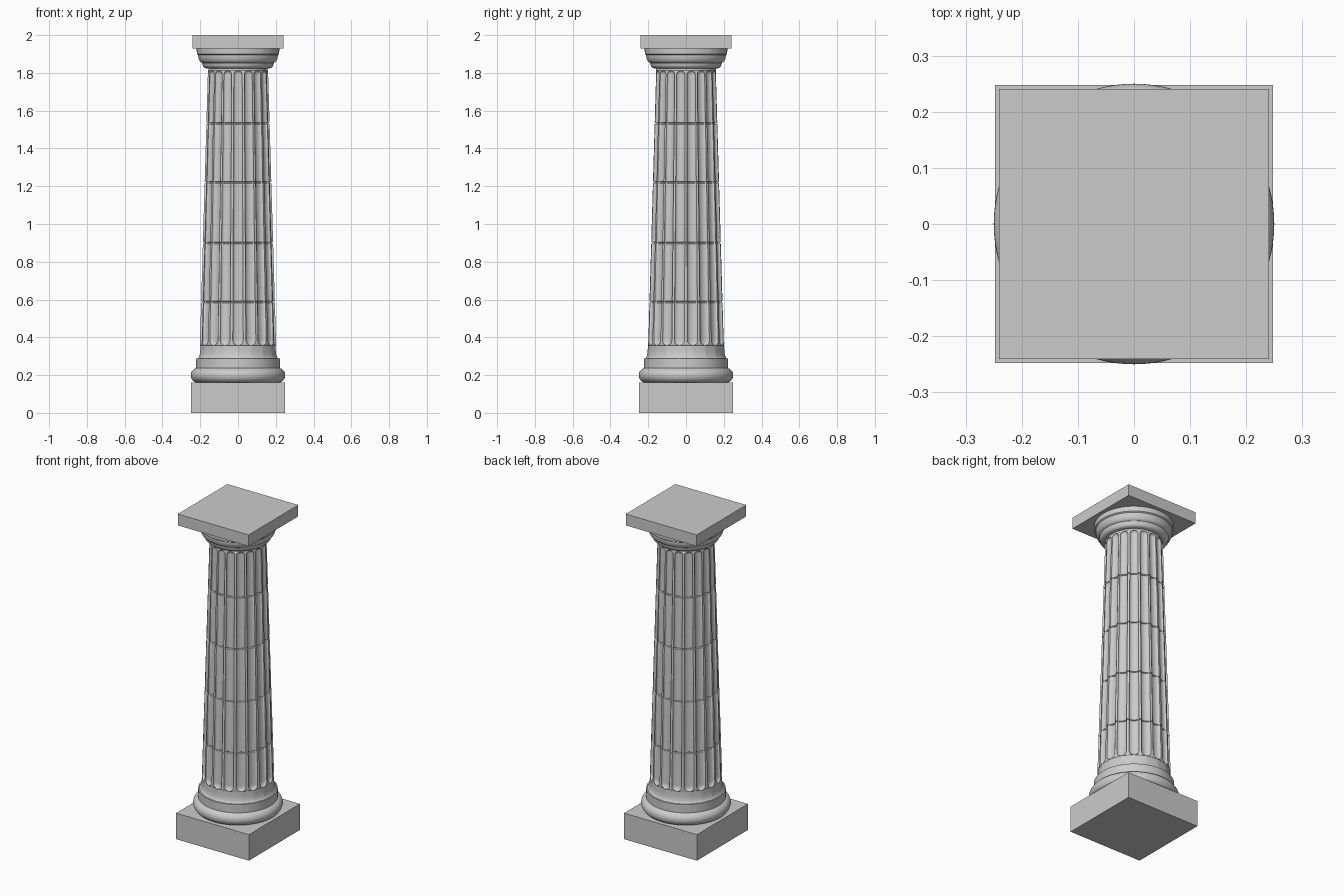
import bpy, bmesh
from math import sin, cos, pi, sqrt, radians

if "Cube" in bpy.data.objects:
    bpy.data.objects.remove(bpy.data.objects["Cube"])


def finish(bm, name, angle=None):
    bmesh.ops.recalc_face_normals(bm, faces=bm.faces)
    mesh = bpy.data.meshes.new(name)
    bm.to_mesh(mesh)
    bm.free()
    ob = bpy.data.objects.new(name, mesh)
    bpy.context.collection.objects.link(ob)
    if angle:
        bpy.ops.object.select_all(action='DESELECT')
        ob.select_set(True)
        bpy.context.view_layer.objects.active = ob
        bpy.ops.object.shade_smooth_by_angle(angle=radians(angle))
    return ob


def slab(name, half, z0, z1):
    bm = bmesh.new()
    bmesh.ops.create_cube(bm, size=1)
    for v in bm.verts:
        v.co.x *= 2 * half
        v.co.y *= 2 * half
        v.co.z = z0 if v.co.z < 0 else z1
    return finish(bm, name)


def skin(name, rings, angle):
    """Closed skin over equal-length rings of points."""
    bm = bmesh.new()
    rows = [[bm.verts.new(p) for p in ring] for ring in rings]
    n = len(rows[0])
    for a, b in zip(rows, rows[1:]):
        for i in range(n):
            j = (i + 1) % n
            bm.faces.new((a[i], a[j], b[j], b[i]))
    bm.faces.new(rows[0][::-1])
    bm.faces.new(rows[-1])
    return finish(bm, name, angle)


def lathe(name, profile, n=96):
    return skin(name, [[(r * cos(2 * pi * i / n), r * sin(2 * pi * i / n), z)
                        for i in range(n)] for r, z in profile], 35)


def arc(cr, cz, rr, rz, a0, a1, n=12):
    return [(cr + rr * cos(radians(a0 + (a1 - a0) * i / n)),
             cz + rz * sin(radians(a0 + (a1 - a0) * i / n))) for i in range(n + 1)]


# Square blocks at both ends
slab("plinth", 0.248, 0, 0.16)
slab("abacus", 0.241, 1.93, 2.0)

# Round base mouldings: torus, then flat band
lathe("base_torus", arc(0.212, 0.199, 0.038, 0.039, -90, 90, 18))
lathe("base_band", [(0.222, 0.235), (0.222, 0.288)])

# Capital: rounded lower moulding, swelling bowl and thin lip
lathe("capital", [(0.155, 1.822), (0.165, 1.824)]
      + arc(0.165, 1.846, 0.022, 0.022, -85, 0, 8)
      + arc(0.187, 1.895, 0.024, 0.042, -80, 0, 10)
      + [(0.218, 1.9), (0.219, 1.932)])

# Fluted shaft with drum joints
FLUTES, SEG = 18, 10
Z0, Z1 = 0.357, 1.812
JOINTS = (0.587, 0.90, 1.22, 1.533)


def shaft_radius(z):
    r = 0.203 - 0.044 * (z - 0.32) / 1.5
    if z < 0.335:  # flare into the base
        r += 0.016 * (1 - sqrt(max(0, 1 - ((0.335 - z) / 0.05) ** 2)))
    return r


def shaft_ring(z, inset):
    r = shaft_radius(z)
    full = 0.40 * 2 * pi / FLUTES          # half flute width as an angle
    cap = full * r
    e = min(z - Z0, Z1 - z)
    k = 0 if e <= 0 else 1 if e >= cap else sqrt(1 - (1 - e / cap) ** 2)
    w = full * max(k, 0.02)
    pts = []
    for f in range(FLUTES):
        c = -pi / 2 + 2 * pi * f / FLUTES
        for s in range(SEG + 1):
            t = -cos(pi * s / SEG)
            rr = r - inset - 0.62 * full * r * k * sqrt(max(0, 1 - t * t))
            pts.append((rr * cos(c + w * t), rr * sin(c + w * t), z))
    return pts


levels = [(0.285 + 0.05 * i / 6, 0) for i in range(7)]
for i in range(9):
    d = 0.029 * (1 - cos(pi / 2 * i / 8))
    levels += [(Z0 + d, 0), (Z1 - d * 0.8, 0)]
for j in JOINTS:
    levels += [(j - 0.005, 0), (j - 0.002, 0.006), (j + 0.002, 0.006), (j + 0.005, 0)]
levels.append((1.826, 0))
skin("fluted_shaft", [shaft_ring(z, i) for z, i in sorted(levels)], 35)
